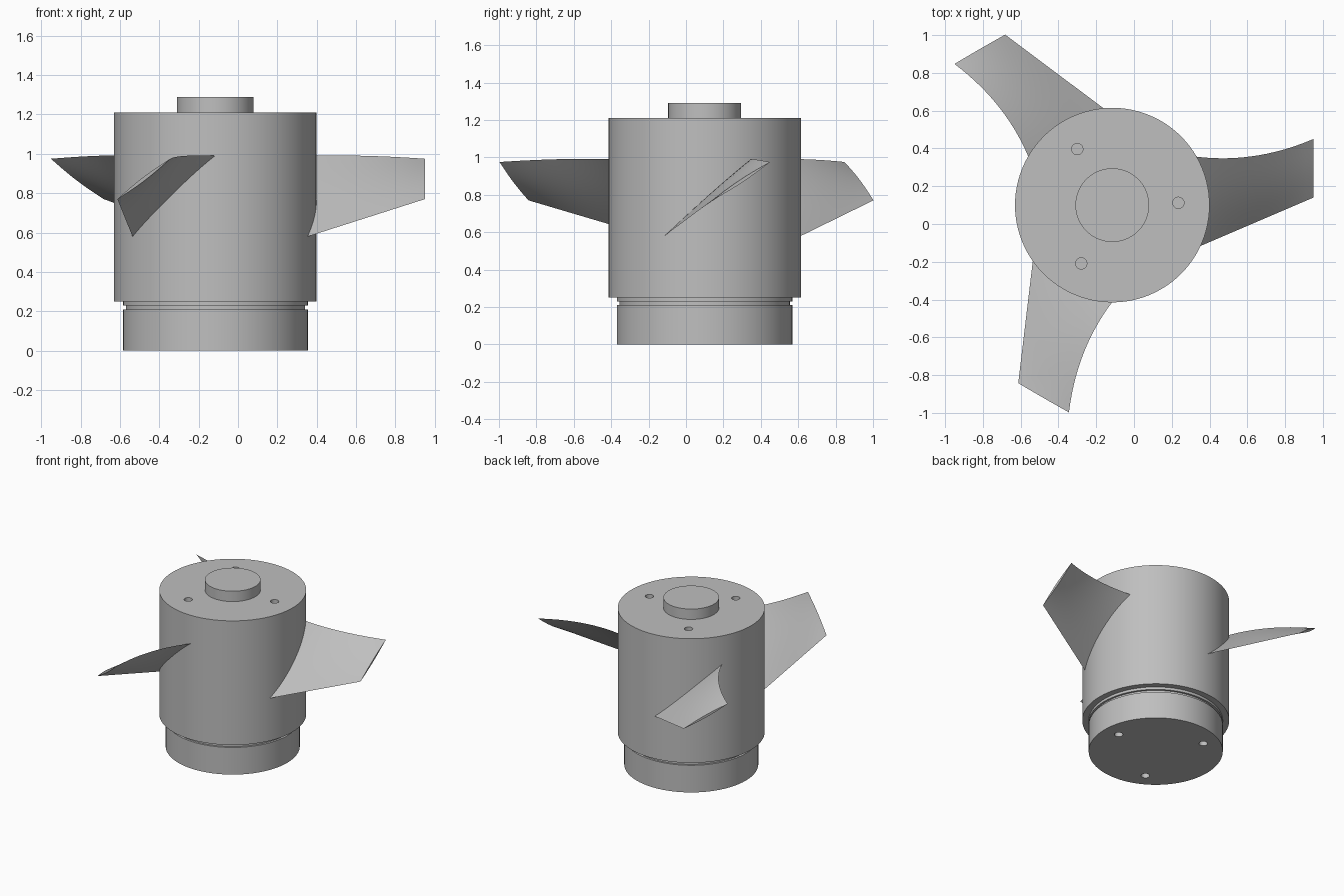
import bpy, bmesh, math
from mathutils import Vector, Matrix

cube = bpy.data.objects.get("Cube")
if cube:
    bpy.data.objects.remove(cube, do_unlink=True)

AXIS = Vector((-0.115, 0.1, 0))   # hub axis
HOLE_ANGLES = [math.radians(2 + 120 * i) for i in range(3)]

grey = bpy.data.materials.new("metal_grey")
grey.use_nodes = True
grey.diffuse_color = (0.52, 0.52, 0.52, 1)
grey.node_tree.nodes["Principled BSDF"].inputs["Base Color"].default_value = grey.diffuse_color


def make_object(name, bm):
    bmesh.ops.remove_doubles(bm, verts=bm.verts, dist=1e-5)
    bmesh.ops.recalc_face_normals(bm, faces=bm.faces)
    mesh = bpy.data.meshes.new(name)
    bm.to_mesh(mesh)
    bm.free()
    mesh.materials.append(grey)
    obj = bpy.data.objects.new(name, mesh)
    obj.location = AXIS
    bpy.context.collection.objects.link(obj)
    return obj


def smooth(obj):
    bpy.ops.object.select_all(action='DESELECT')
    obj.select_set(True)
    bpy.context.view_layer.objects.active = obj
    bpy.ops.object.shade_smooth_by_angle(angle=math.radians(30))


def lathe(name, profile, sides=96):
    """Solid of revolution from (radius, z) points, with flat end caps."""
    bm = bmesh.new()
    rings = [[bm.verts.new((r * math.cos(math.tau * i / sides),
                            r * math.sin(math.tau * i / sides), z))
              for i in range(sides)] for r, z in profile]
    for low, high in zip(rings, rings[1:]):
        for i in range(sides):
            j = (i + 1) % sides
            bm.faces.new((low[i], low[j], high[j], high[i]))
    bm.faces.new(rings[0])
    bm.faces.new(rings[-1])
    return make_object(name, bm)


def drill(obj, z):
    """Cut three blind bolt holes centred on height z."""
    bm = bmesh.new()
    for a in HOLE_ANGLES:
        place = Matrix.Translation((0.35 * math.cos(a), 0.35 * math.sin(a), z))
        bmesh.ops.create_cone(bm, cap_ends=True, segments=24, radius1=0.03,
                              radius2=0.03, depth=0.2, matrix=place)
    cutter = make_object("hole_cutter", bm)
    cutter.hide_render = True
    mod = obj.modifiers.new("holes", 'BOOLEAN')
    mod.operation, mod.solver, mod.object = 'DIFFERENCE', 'EXACT', cutter
    bpy.context.view_layer.objects.active = obj
    bpy.ops.object.modifier_apply(modifier=mod.name)
    bpy.data.objects.remove(cutter, do_unlink=True)


# Stationary base with a retaining groove
base = lathe("base", [(0.47, 0), (0.47, 0.21), (0.455, 0.21), (0.455, 0.23),
                      (0.47, 0.23), (0.47, 0.26)])
drill(base, 0)
smooth(base)

# Rotating drum with a raised boss on top
drum = lathe("drum", [(0.515, 0.25), (0.515, 1.21)])
drill(drum, 1.21)
smooth(drum)
smooth(lathe("boss", [(0.195, 1.2), (0.195, 1.29)]))


def blade_point(t, s):
    """Blade mid surface: t runs root to tip, s runs lower to upper edge."""
    lower = Vector((0.47, -0.215, 0.58)).lerp(Vector((1.065, 0.04, 0.77)), t)
    upper = Vector((0.44 + 0.625 * t, 0.257 - 0.08 * t + 0.173 * t * t,
                    0.99 + 0.015 * t - 0.03 * t * t))
    return lower.lerp(upper, s)


def blade(name, angle, spans=16, chords=10):
    bm = bmesh.new()
    sheets = []
    for side in (1, -1):
        rows = []
        for i in range(spans + 1):
            t = -0.06 + 1.06 * i / spans
            along = blade_point(t + 0.01, 0.5) - blade_point(t - 0.01, 0.5)
            normal = along.cross(blade_point(t, 1) - blade_point(t, 0)).normalized()
            rows.append([bm.verts.new(blade_point(t, j / chords) + normal * side
                                      * 0.009 * math.sin(math.pi * j / chords))
                         for j in range(chords + 1)])
        for a, b in zip(rows, rows[1:]):
            for j in range(chords):
                bm.faces.new((a[j], a[j + 1], b[j + 1], b[j]))
        sheets.append(rows)
    # Close the root and tip between the two skins
    for end in (0, -1):
        top, bottom = sheets[0][end], sheets[1][end]
        for j in range(chords):
            bm.faces.new((top[j], top[j + 1], bottom[j + 1], bottom[j]))
    bmesh.ops.rotate(bm, verts=bm.verts, cent=(0, 0, 0),
                     matrix=Matrix.Rotation(angle, 3, 'Z'))
    smooth(make_object(name, bm))


# Three twisted blades around the drum
for number, label in enumerate(("left", "back", "front")):
    blade(label + "_blade", math.tau * number / 3)
